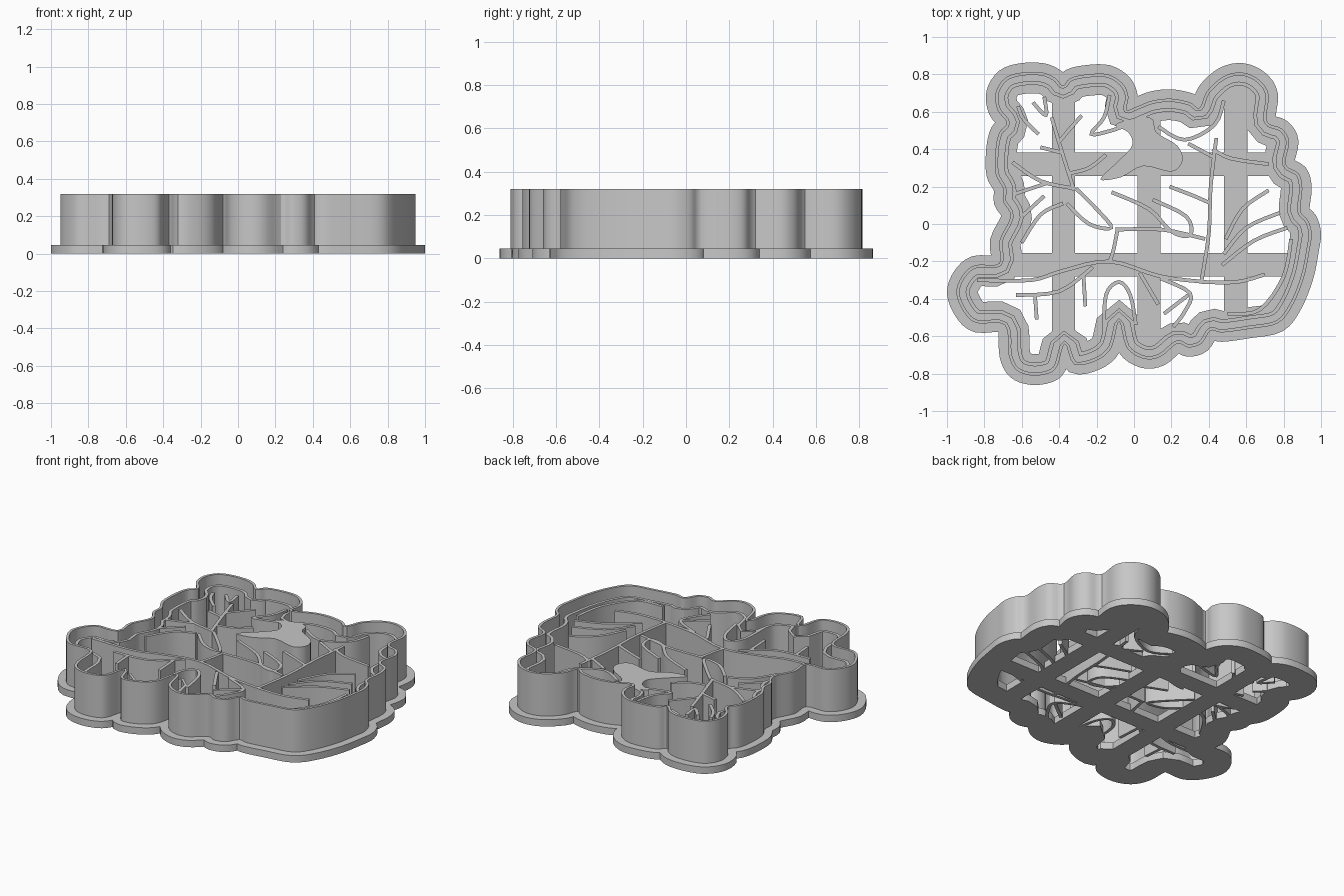
import bpy
import bmesh
from mathutils import Vector

default_cube = bpy.data.objects.get("Cube")
if default_cube:
    bpy.data.objects.remove(default_cube, do_unlink=True)

# Material shared by the whole cutter
gray = bpy.data.materials.new("gray_plastic")
gray.use_nodes = True
gray.diffuse_color = (0.57, 0.57, 0.57, 1)
gray.node_tree.nodes["Principled BSDF"].inputs["Base Color"].default_value = gray.diffuse_color

BASE_TOP = 0.045
STAMP_TOP = 0.27
BLADE_TOP = 0.32
LINE_WIDTH = 0.02


def smooth_path(points, closed, steps=4):
    """Catmull-Rom curve through points given in hundredths of a unit."""
    control = [Vector(point) / 100 for point in points]
    count = len(control)

    def pick(index):
        return control[index % count] if closed else control[max(0, min(count - 1, index))]

    path = []
    for i in range(count if closed else count - 1):
        before, start, end, after = (pick(i + k) for k in (-1, 0, 1, 2))
        for step in range(steps):
            t = step / steps
            path.append(0.5 * (2 * start + (end - before) * t
                               + (2 * before - 5 * start + 4 * end - after) * t ** 2
                               + (3 * start - before - 3 * end + after) * t ** 3))
    if not closed:
        path.append(control[-1])
    return path


def add_ribbon(bm, path, closed, inner, outer, bottom, top):
    """Upright wall between two sideways offsets of a path."""
    count = len(path)
    rings = []
    for i, point in enumerate(path):
        following = path[(i + 1) % count] if closed else path[min(i + 1, count - 1)]
        previous = path[i - 1] if closed else path[max(i - 1, 0)]
        tangent = (following - previous).normalized()
        side = Vector((tangent.y, -tangent.x))
        corners = ((outer, bottom), (outer, top), (inner, top), (inner, bottom))
        rings.append([bm.verts.new((*(point + side * offset), height))
                      for offset, height in corners])
    for i in range(count if closed else count - 1):
        ring, other = rings[i], rings[(i + 1) % count]
        for k in range(4):
            n = (k + 1) % 4
            bm.faces.new((ring[k], other[k], other[n], ring[n]))
    if not closed:
        bm.faces.new(rings[0])
        bm.faces.new(rings[-1][::-1])


def add_object(name, bm):
    bmesh.ops.recalc_face_normals(bm, faces=bm.faces)
    mesh = bpy.data.meshes.new(name)
    bm.to_mesh(mesh)
    bm.free()
    mesh.materials.append(gray)
    obj = bpy.data.objects.new(name, mesh)
    bpy.context.collection.objects.link(obj)
    bpy.ops.object.select_all(action="DESELECT")
    obj.select_set(True)
    bpy.context.view_layer.objects.active = obj
    bpy.ops.object.shade_smooth_by_angle()


def outline_wall(name, path, outer, inner, bottom, top):
    bm = bmesh.new()
    add_ribbon(bm, path, True, inner, outer, bottom, top)
    add_object(name, bm)


def stamp_lines(name, lines):
    bm = bmesh.new()
    for points in lines:
        half = LINE_WIDTH / 2
        add_ribbon(bm, smooth_path(points, False), False, half, -half, 0, STAMP_TOP)
    add_object(name, bm)


# Cutting edge outline, clockwise from the top left lobe
outline = smooth_path([
    (-69, 78), (-60, 81), (-49, 81), (-42, 78), (-38, 74), (-34, 78), (-25, 80), (-14, 80),
    (-6, 75), (-3, 68), (-4, 61), (2, 63), (10, 66), (20, 67), (30, 65), (35, 62),
    (39, 71), (48, 79), (58, 81), (67, 77), (72, 69), (71, 55), (79, 51), (83, 44),
    (81, 32), (88, 27), (90, 19), (89, 7), (93, 2), (95, -5), (94, -13), (91, -28),
    (85, -43), (77, -53), (62, -56), (47, -58), (41, -57), (36, -64), (29, -66), (23, -64),
    (14, -71), (5, -72), (-4, -66), (-8, -52), (-12, -66), (-20, -73), (-32, -75),
    (-37, -64), (-41, -76), (-46, -80), (-55, -81), (-63, -78), (-67, -70), (-69, -54),
    (-84, -53), (-91, -47), (-95, -37), (-92, -28), (-85, -22), (-72, -21), (-72, -9),
    (-66, 4), (-70, 12), (-70, 19), (-74, 27), (-74, 40), (-72, 49), (-68, 54), (-73, 61),
    (-74, 70)], True)

outline_wall("base_flange", outline, -0.05, 0.115, 0, BASE_TOP)
outline_wall("cutting_blade", outline, 0, 0.017, 0, BLADE_TOP)
outline_wall("stamp_border", outline, 0.05, 0.07, 0, STAMP_TOP)

# Flat lattice that carries the stamp lines
lattice = bmesh.new()
for x, low, high in ((-0.377, -0.6, 0.68), (0.08, -0.63, 0.58), (0.545, -0.48, 0.73)):
    add_ribbon(lattice, [Vector((x, low)), Vector((x, high))], False,
               0.0625, -0.0625, 0, BASE_TOP)
for y, low, high in ((0.32, -0.68, 0.77), (-0.217, -0.67, 0.85)):
    add_ribbon(lattice, [Vector((low, y)), Vector((high, y))], False,
               0.0625, -0.0625, 0, BASE_TOP)
add_object("support_lattice", lattice)

# Solid raised patch below the upper notch
patch = bmesh.new()
patch_edge = smooth_path([
    (-10, 53), (2, 57), (10, 56), (12, 49), (23, 42), (26, 34), (20, 28), (5, 31),
    (-7, 25), (-18, 24), (-8, 34), (-1, 42), (-3, 49)], True)
lower, upper = ([patch.verts.new((*point, height)) for point in patch_edge]
                for height in (0, STAMP_TOP))
patch.faces.new(lower)
patch.faces.new(upper)
for i in range(len(patch_edge)):
    patch.faces.new((lower[i - 1], lower[i], upper[i], upper[i - 1]))
add_object("raised_patch", patch)

# Branching lines of the upper left
stamp_lines("upper_left_lines", [
    [(-44, 57), (-39, 40), (-32, 18)],
    [(-28, 58), (-35, 50), (-40, 44)],
    [(-13, 69), (-16, 57), (-23, 48), (-12, 50), (-4, 53)],
    [(-15, 37), (-24, 30), (-35, 27)],
    [(-50, 41), (-38, 38)],
    [(-62, 63), (-59, 56), (-51, 48)],
    [(-48, 68), (-47, 58), (-54, 65)],
    [(-65, 33), (-50, 23), (-32, 19)],
    [(-64, 16), (-46, 22)],
    [(-60, 4), (-48, 15)],
    [(-60, -10), (-50, 5), (-38, 11)],
])

# Curled lines of the middle
stamp_lines("middle_lines", [
    [(-31, 19), (-20, 8), (-12, -2), (-24, 0), (-36, 11)],
    [(-12, 17), (8, 8), (20, -4), (30, -6), (28, 4), (10, 13)],
    [(19, 20), (32, 15), (41, 11)],
    [(-10, -3), (15, -3), (38, -8)],
    [(-9, -4), (-11, -14), (-13, -20)],
])

# Branching lines of the right side
stamp_lines("right_lines", [
    [(44, 46), (41, 20), (40, -5), (36, -31)],
    [(48, 66), (43, 53), (27, 45), (13, 52)],
    [(29, 43), (42, 36)],
    [(42, 40), (52, 35), (72, 32)],
    [(49, -8), (58, 8), (72, 18)],
    [(48, -16), (60, -2), (78, 6)],
    [(47, -22), (64, -9), (82, -2)],
    [(36, -31), (55, -31), (70, -27)],
    [(84, -8), (80, -28), (67, -46), (50, -48)],
])

# Long horizontal line and the strokes hanging from it
stamp_lines("lower_lines", [
    [(-84, -30), (-55, -30), (-38, -25), (-13, -20), (14, -28), (38, -31)],
    [(-63, -38), (-40, -36), (-22, -23)],
    [(-53, -37), (-52, -51)],
    [(-27, -28), (-26, -44)],
    [(-16, -59), (-15, -38), (-8, -31), (-2, -38), (1, -54)],
    [(3, -26), (13, -43)],
    [(14, -29), (30, -37), (27, -47), (21, -55)],
    [(16, -48), (29, -38)],
])
